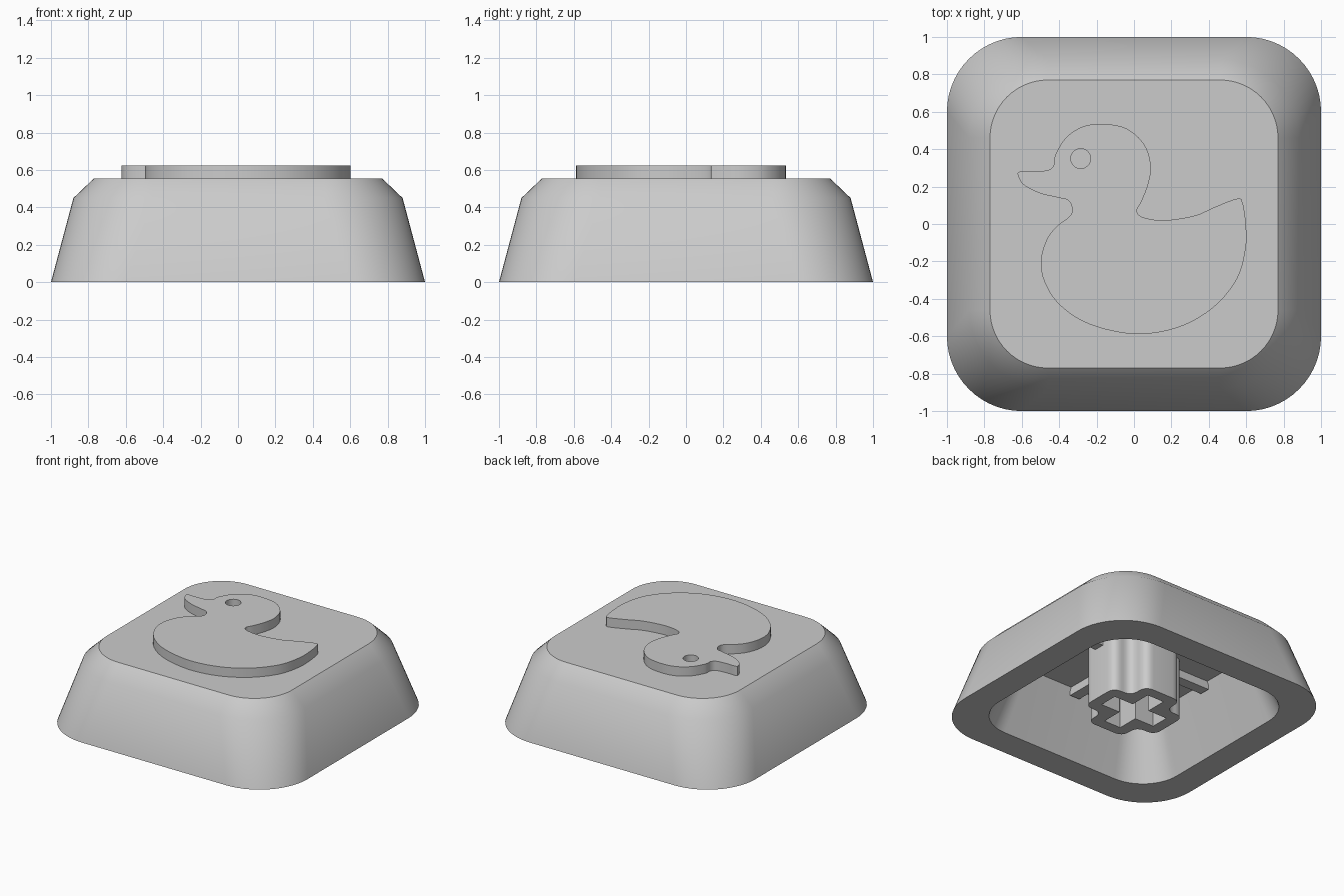
import bpy, bmesh, math
from mathutils import Vector

if "Cube" in bpy.data.objects:
    bpy.data.objects.remove(bpy.data.objects["Cube"])

grey = bpy.data.materials.new("grey plastic")
grey.diffuse_color = (0.6, 0.6, 0.6, 1)
grey.use_nodes = True
grey.node_tree.nodes["Principled BSDF"].inputs["Base Color"].default_value = grey.diffuse_color


def finish(ob, angle):
    ob.data.materials.clear()
    ob.data.materials.append(grey)
    bpy.ops.object.select_all(action='DESELECT')
    ob.select_set(True)
    bpy.context.view_layer.objects.active = ob
    bpy.ops.object.shade_smooth_by_angle(angle=math.radians(angle))


def rounded_square(half, r, z, n=14):
    pts = []
    for q, (sx, sy) in enumerate([(1, 1), (-1, 1), (-1, -1), (1, -1)]):
        for i in range(n + 1):
            a = math.radians(90 * (q + i / n))
            pts.append(((half - r) * sx + r * math.cos(a),
                        (half - r) * sy + r * math.sin(a), z))
    return pts


def prism(name, loops, z0, z1, angle=30):
    """Extrude flat outlines; inner loops become holes."""
    cu = bpy.data.curves.new(name, 'CURVE')
    cu.dimensions, cu.fill_mode = '2D', 'BOTH'
    cu.extrude = (z1 - z0) / 2
    for loop in loops:
        sp = cu.splines.new('POLY')
        sp.points.add(len(loop) - 1)
        for p, (x, y) in zip(sp.points, loop):
            p.co = (x, y, 0, 1)
        sp.use_cyclic_u = True
    tmp = bpy.data.objects.new(name + "_outline", cu)
    bpy.context.collection.objects.link(tmp)
    bpy.context.view_layer.update()
    me = bpy.data.meshes.new_from_object(tmp.evaluated_get(bpy.context.evaluated_depsgraph_get()))
    bpy.data.objects.remove(tmp)
    bm = bmesh.new()
    bm.from_mesh(me)
    bmesh.ops.remove_doubles(bm, verts=bm.verts, dist=1e-4)
    bmesh.ops.translate(bm, verts=bm.verts, vec=(0, 0, (z0 + z1) / 2))
    bmesh.ops.recalc_face_normals(bm, faces=bm.faces)
    bm.to_mesh(me)
    bm.free()
    ob = bpy.data.objects.new(name, me)
    bpy.context.collection.objects.link(ob)
    finish(ob, angle)
    return ob


def smooth_loop(pts, n=5):
    """Closed curve passing through all points."""
    out, k = [], len(pts)
    v = [Vector(p) for p in pts]
    for i in range(k):
        a, b, c, d = (v[(i + j - 1) % k] for j in range(4))
        for s in range(n):
            t = s / n
            out.append(tuple(0.5 * (2 * b + (c - a) * t + (2 * a - 5 * b + 4 * c - d) * t * t
                                    + (3 * b - a - 3 * c + d) * t ** 3)))
    return out


def plus(length, width):
    quarter = [(length, -width), (length, width), (width, width)]
    out = []
    for q in range(4):
        for x, y in quarter:
            for _ in range(q):
                x, y = -y, x
            out.append((x, y))
    return out


def fillet(pts, r, n=6):
    out, k = [], len(pts)
    for i in range(k):
        p, c, q = (Vector(pts[(i + j) % k]) for j in (-1, 0, 1))
        a, b = c + (p - c).normalized() * r, c + (q - c).normalized() * r
        for s in range(n + 1):
            t = s / n
            out.append(tuple(a * (1 - t) ** 2 + c * 2 * t * (1 - t) + b * t * t))
    return out


# Hollow cap: ceiling, inner wall, rim, outer wall, bevel, top
sections = [(0.62, 0.20, 0.45), (0.79, 0.30, 0), (1, 0.40, 0),
            (0.88, 0.42, 0.45), (0.77, 0.31, 0.555)]
bm = bmesh.new()
rings = [[bm.verts.new(p) for p in rounded_square(*s)] for s in sections]
for a, b in zip(rings, rings[1:]):
    for i in range(len(a)):
        j = (i + 1) % len(a)
        bm.faces.new((a[i], a[j], b[j], b[i]))
bm.faces.new(rings[0])
bm.faces.new(rings[-1])
bmesh.ops.recalc_face_normals(bm, faces=bm.faces)
mesh = bpy.data.meshes.new("cap_shell")
bm.to_mesh(mesh)
bm.free()
cap = bpy.data.objects.new("cap_shell", mesh)
bpy.context.collection.objects.link(cap)
finish(cap, 32)

# Raised duck with an eye hole
duck = [(-.61, .28), (-.53, .28), (-.455, .29), (-.427, .32), (-.42, .37), (-.365, .46),
        (-.275, .52), (-.165, .535), (-.04, .51), (.055, .425), (.09, .31), (.075, .21),
        (.04, .12), (.015, .07), (.05, .035), (.165, .02), (.325, .045), (.43, .09),
        (.55, .135), (.58, .115), (.598, 0), (.597, -.13), (.55, -.295), (.42, -.45),
        (.23, -.555), (0, -.588), (-.24, -.535), (-.4, -.43), (-.48, -.305), (-.497, -.19),
        (-.465, -.08), (-.41, -.01), (-.345, .04), (-.33, .08), (-.35, .125), (-.4, .14),
        (-.505, .165), (-.59, .21), (-.62, .26)]
eye = [(-.285 + .053 * math.cos(i * math.pi / 16), .35 + .053 * math.sin(i * math.pi / 16))
       for i in range(32)]
prism("raised_duck", [smooth_loop(duck), eye], 0.555, 0.625)

# Mounting stem with cross socket, and ribs under the ceiling
prism("stem", [fillet(plus(.31, .155), .07), plus(.23, .07)], 0, 0.45)
prism("ceiling_ribs", [plus(.63, .04)], 0.39, 0.46)
